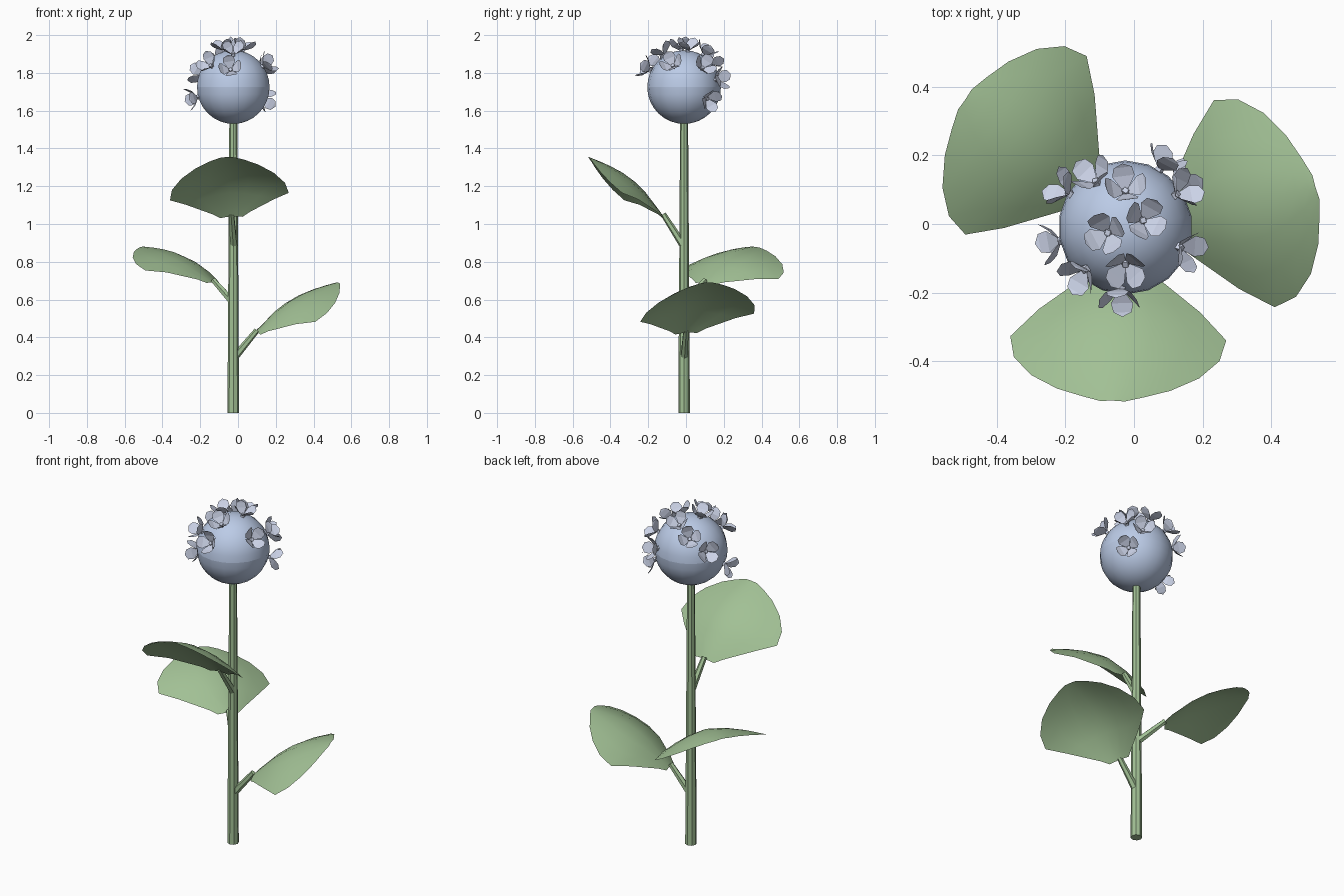
import bpy, bmesh, math
from mathutils import Vector, Matrix

if "Cube" in bpy.data.objects:
    bpy.data.objects.remove(bpy.data.objects["Cube"])

CENTRE = Vector((-0.025, -0.01, 1.725))
RADIUS = 0.195


def material(name, rgb):
    m = bpy.data.materials.new(name)
    m.diffuse_color = (*rgb, 1)
    m.use_nodes = True
    m.node_tree.nodes["Principled BSDF"].inputs["Base Color"].default_value = m.diffuse_color
    return m


GREEN = material("leaf_green", (0.36, 0.53, 0.30))
BLUE = material("pale_blue", (0.50, 0.60, 0.80))
LILAC = material("pale_lilac", (0.60, 0.65, 0.80))


def finish(name, bm, mat, smooth=False):
    mesh = bpy.data.meshes.new(name)
    bm.normal_update()
    for f in bm.faces:
        f.smooth = smooth
    bm.to_mesh(mesh)
    bm.free()
    ob = bpy.data.objects.new(name, mesh)
    mesh.materials.append(mat)
    bpy.context.collection.objects.link(ob)
    return ob


def rod(name, a, b, r1, r2, sides):
    a, b = Vector(a), Vector(b)
    d = b - a
    bm = bmesh.new()
    mat = Matrix.Translation((a + b) / 2) @ d.to_track_quat('Z', 'Y').to_matrix().to_4x4()
    bmesh.ops.create_cone(bm, cap_ends=True, segments=sides, radius1=r1,
                          radius2=r2, depth=d.length, matrix=mat)
    return finish(name, bm, GREEN)


def leaf(name, base, angle, pitch, length, roll=0.08):
    a, p = math.radians(angle), math.radians(pitch)
    x = Vector((math.cos(a) * math.cos(p), math.sin(a) * math.cos(p), math.sin(p)))
    y = Matrix.Rotation(roll, 3, x) @ Vector((-math.sin(a), math.cos(a), 0))
    n = x.cross(y)
    # half width along the midrib
    profile = [(0, .06), (.07, .10), (.3, .235), (.46, .315), (.62, .30),
               (.77, .245), (.89, .165), (.96, .09), (1, .035)]
    bm = bmesh.new()
    rows = []
    for u, w in profile:
        row = []
        for i in range(-3, 4):
            v = w * i / 3
            lift = .05 * math.sin(math.pi * u) - .10 * (abs(v) / .315) ** 1.6
            row.append(bm.verts.new(Vector(base) + x * u * length + y * v + n * lift))
        rows.append(row)
    for r, s in zip(rows, rows[1:]):
        for i in range(6):
            bm.faces.new((r[i], s[i], s[i + 1], r[i + 1]))
    return finish(name, bm, GREEN, True)


# Stem
rod("stem", (-.025, -.01, 0), (-.025, -.01, 1.56), .031, .021, 8)

# Leaves and their stalks: stalk start height, leaf base, heading, pitch, length
LEAVES = [(.29, (.10, .0, .425), 14, 31, .515),
          (.58, (-.13, .10, .69), 144, 23, .485),
          (.88, (-.035, -.12, 1.04), 266, 38.5, .505)]
for i, (z, base, angle, pitch, length) in enumerate(LEAVES, 1):
    end = Vector(base) + Vector((0, 0, .012))
    rod(f"leaf_stalk_{i}", (-.022, -.01, z), end, .021, .015, 6)
    leaf(f"leaf_{i}", base, angle, pitch, length)

# Round flower head with a crease at the equator
bm = bmesh.new()
bmesh.ops.create_uvsphere(bm, u_segments=18, v_segments=16, radius=RADIUS,
                          matrix=Matrix.Translation(CENTRE))
for e in bm.edges:
    e.smooth = not all(abs(v.co.z - CENTRE.z) < 1e-4 for v in e.verts)
finish("flower_head", bm, BLUE, True)


def floret(name, point, spin):
    out = (Vector(point) - CENTRE).normalized()
    frame = (Matrix.Translation(CENTRE + out * (RADIUS + .008))
             @ out.to_track_quat('Z', 'Y').to_matrix().to_4x4()
             @ Matrix.Rotation(spin, 4, 'Z'))
    # petal outline: distance along, half width, height
    rim = [(.009, .010, .002), (.038, .033, .025), (.055, .027, .046)]
    bm = bmesh.new()
    for k in range(4):
        m = frame @ Matrix.Rotation(k * math.pi / 2, 4, 'Z')
        left = [bm.verts.new(m @ Vector((d, w, h))) for d, w, h in rim]
        right = [bm.verts.new(m @ Vector((d, -w, h))) for d, w, h in rim]
        tip = bm.verts.new(m @ Vector((.061, 0, .058)))
        for i in range(2):
            bm.faces.new((left[i], right[i], right[i + 1], left[i + 1]))
        bm.faces.new((left[2], right[2], tip))
    # square centre
    bmesh.ops.create_cone(bm, cap_ends=True, segments=4, radius1=.014, radius2=.011,
                          depth=.016, matrix=frame)
    return finish(name, bm, LILAC)


# Florets scattered over the head: position and spin
SPOTS = [(-.115, .13, 1.86, .3), (-.025, .095, 1.90, .15), (-.075, -.025, 1.92, .2),
         (.025, .01, 1.92, .7), (-.025, -.11, 1.89, .8), (-.135, -.125, 1.83, .4),
         (-.04, -.20, 1.82, .2), (.125, -.065, 1.83, .5), (.13, .09, 1.83, .9),
         (.075, .16, 1.765, .3), (-.19, .09, 1.79, .6), (-.22, -.05, 1.67, .1),
         (.14, .12, 1.66, .5)]
for i, (x, y, z, spin) in enumerate(SPOTS, 1):
    floret(f"floret_{i}", (x, y, z), spin)
